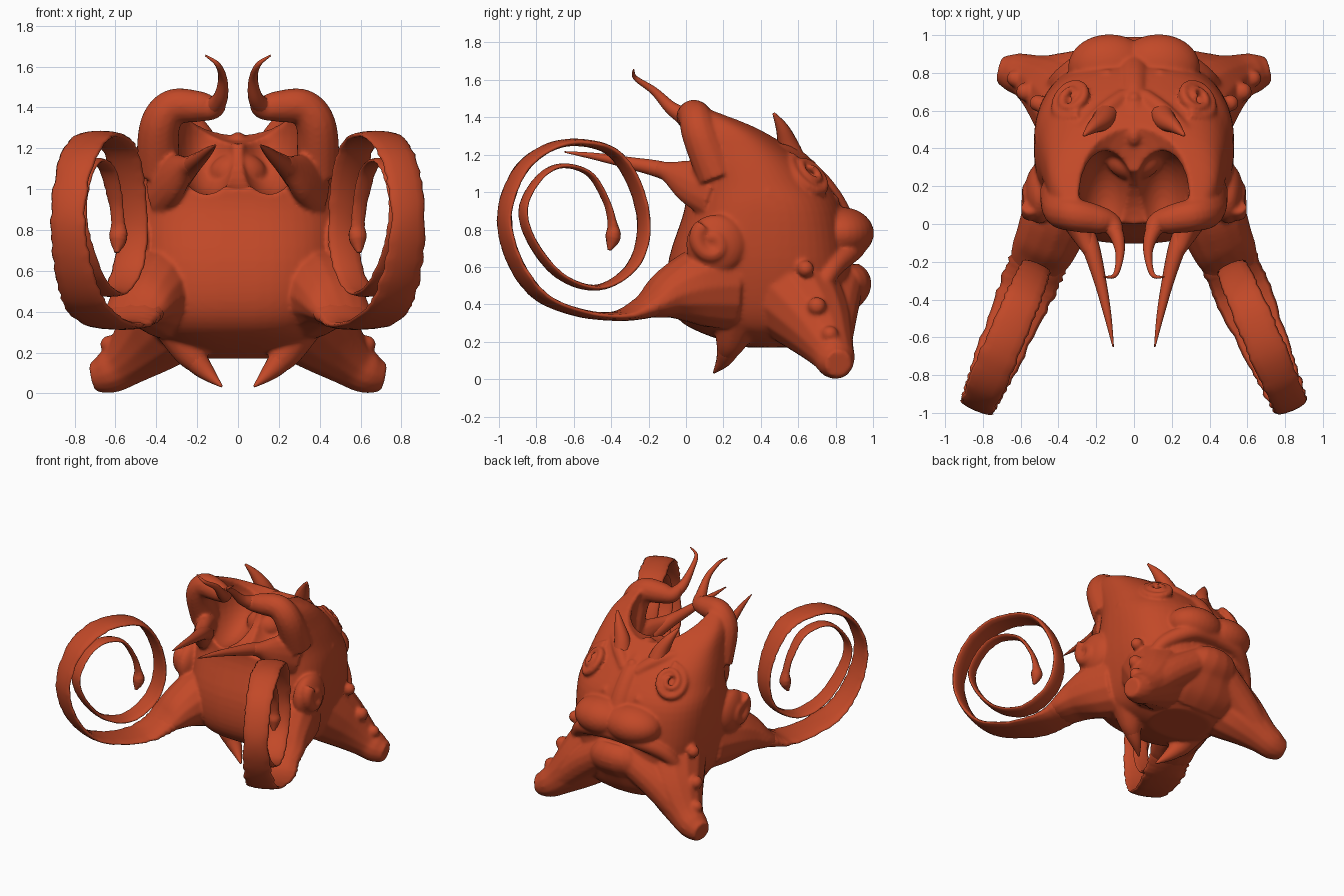
import bpy, bmesh, math, random
from mathutils import Vector, Matrix

random.seed(4)
cube = bpy.data.objects.get("Cube")
if cube:
    bpy.data.objects.remove(cube)

mat = bpy.data.materials.new("rust red clay")
mat.use_nodes = True
COLOR = (0.54, 0.066, 0.021, 1)
mat.diffuse_color = COLOR
bsdf = next(n for n in mat.node_tree.nodes if n.type == 'BSDF_PRINCIPLED')
bsdf.inputs["Base Color"].default_value = COLOR
bsdf.inputs["Roughness"].default_value = 0.6


def finish(bm, name):
    bmesh.ops.recalc_face_normals(bm, faces=bm.faces)
    me = bpy.data.meshes.new(name)
    bm.to_mesh(me)
    bm.free()
    me.materials.append(mat)
    for p in me.polygons:
        p.use_smooth = True
    ob = bpy.data.objects.new(name, me)
    bpy.context.collection.objects.link(ob)
    return ob


def loft(bm, rings):
    loops = [[bm.verts.new(v) for v in r] for r in rings]
    n = len(loops[0])
    for a, b in zip(loops, loops[1:]):
        for i in range(n):
            j = (i + 1) % n
            bm.faces.new((a[i], a[j], b[j], b[i]))
    bm.faces.new(loops[0])
    bm.faces.new(loops[-1][::-1])


def smooth_path(pts, steps):
    """Catmull-Rom through tuples of any length."""
    p = [pts[0]] + list(pts) + [pts[-1]]
    out = []
    for a, b, c, d in zip(p, p[1:], p[2:], p[3:]):
        for k in range(steps):
            t = k / steps
            out.append([0.5 * (2 * f + (g - e) * t + (2 * e - 5 * f + 4 * g - h) * t * t
                        + (3 * f - e - 3 * g + h) * t ** 3) for e, f, g, h in zip(a, b, c, d)])
    return out + [list(pts[-1])]


def tube(bm, pts, axis=(1, 0, 0), s=1, steps=6, sides=14, jitter=0):
    """Tapered tube; each point is x, y, z, radius and optional half width along axis."""
    path = smooth_path(pts, steps)
    cs = [Vector((p[0] * s, p[1], p[2])) for p in path]
    axis = Vector((axis[0] * s, axis[1], axis[2]))
    rings = []
    for i, p in enumerate(path):
        t = (cs[min(i + 1, len(cs) - 1)] - cs[max(i - 1, 0)]).normalized()
        side = (axis - t * axis.dot(t)).normalized()
        nrm = t.cross(side)
        r = max(p[3], 0.004)
        w = max(p[4], 0.004) if len(p) > 4 else r
        w *= 1 + random.uniform(-jitter, jitter)
        rings.append([cs[i] + side * w * math.cos(a) + nrm * r * math.sin(a)
                      for a in (math.tau * k / sides for k in range(sides))])
    loft(bm, rings)


def blob(bm, c, r, s=1):
    m = Matrix.Translation((c[0] * s, c[1], c[2])) @ Matrix.Diagonal((*r, 1))
    bmesh.ops.create_uvsphere(bm, u_segments=28, v_segments=18, radius=1, matrix=m)


def curl(bm, c, nrm, up, r0, turns, thick, rise, s):
    """Flat spiral of tapering tube lying across a normal, mirrored by s."""
    n = Vector(nrm).normalized()
    u = (Vector(up) - n * n.dot(Vector(up))).normalized()
    v = n.cross(u)
    pts = []
    for k in range(int(turns * 12) + 1):
        f = k / (turns * 12)
        a = math.tau * turns * f
        r = r0 * (1 - .85 * f)
        p = Vector(c) + u * r * math.cos(a) + v * r * .85 * math.sin(a) + n * rise * f
        pts.append((*p, thick * (1 - .4 * f)))
    tube(bm, pts, n, s, 2, 10)


# Head core: rounded slices of z, back y, face y, half width, squareness
bm = bmesh.new()
slices = [(.17, .32, .7, .22, 2.4), (.24, .1, .82, .36, 2.6), (.32, -.04, .86, .43, 2.8),
          (.45, -.1, .88, .48, 2.8), (.65, -.09, .88, .52, 2.7), (.9, -.01, .84, .53, 2.5),
          (1.05, 0, .75, .51, 2.3), (1.2, 0, .6, .48, 2.5), (1.35, 0, .38, .44, 2.8),
          (1.46, 0, .1, .35, 2.8)]
rings = []
for z, y0, y1, hx, e in smooth_path(slices, 4):
    ring = []
    for k in range(56):
        a = math.tau * k / 56
        c, d = math.cos(a), math.sin(a)
        ring.append(Vector((hx * math.copysign(abs(c) ** (2 / e), c),
                            (y0 + y1) / 2 + (y1 - y0) / 2 * math.copysign(abs(d) ** (2 / e), d), z)))
    rings.append(ring)
loft(bm, rings)
core = finish(bm, "head_core")

# Hollow in the back of the head and valley along its crown
cutters = []
for c, r in [((.15, .08, 1.26), (.17, .31, .29)), ((-.15, .08, 1.26), (.17, .31, .29)),
             ((0, -.02, 1.38), (.27, .33, .38)), ((0, .26, 1.56), (.33, .5, .34))]:
    bm = bmesh.new()
    blob(bm, c, r)
    cut = finish(bm, "hollow_cutter")
    cut.hide_render = True
    cutters.append(cut)
    mod = core.modifiers.new("hollow", 'BOOLEAN')
    mod.object, mod.operation, mod.solver = cut, 'DIFFERENCE', 'EXACT'
bpy.context.view_layer.update()
bm = bmesh.new()
bm.from_mesh(core.evaluated_get(bpy.context.evaluated_depsgraph_get()).to_mesh())
for ob in cutters + [core]:
    bpy.data.objects.remove(ob)

# Soft masses melted into the head
blob(bm, (0, .33, 1.08), (.14, .1, .1))
tube(bm, [(0, .3, 1.0, .05), (0, .38, 1.12, .05), (0, .46, 1.2, .05)])
blob(bm, (0, .47, 1.23), (.045, .06, .05))
tube(bm, [(0, .52, 1.18, .06), (0, .67, 1.08, .07), (0, .76, .96, .08), (0, .82, .85, .08)])
blob(bm, (0, .66, 1.13), (.04, .04, .05))
tube(bm, [(0, .86, .6, .06, .14), (0, .88, .52, .115, .2), (0, .83, .42, .1, .26),
          (0, .78, .3, .08, .3), (0, .7, .22, .06, .25)])
for s in (1, -1):
    # feet and their warts
    tube(bm, [(.24, .55, .48, .28), (.4, .69, .3, .205), (.55, .775, .155, .127),
              (.64, .8, .1, .104), (.71, .815, .083, .072)], (0, 1, 0), s)
    for c, r in [((.51, .64, .59), .045), ((.575, .7, .39), .05), ((.63, .77, .24), .045)]:
        blob(bm, c, (r, r, r), s)
    # muzzle lobes, lips and jowls
    blob(bm, (.13, .83, .78), (.22, .175, .14), s)
    tube(bm, [(0, .9, .71, .06), (.2, .89, .69, .06), (.36, .79, .6, .055), (.44, .72, .48, .04)],
         (0, 0, 1), s)
    tube(bm, [(.1, .84, .5, .11), (.3, .8, .36, .12), (.48, .79, .2, .1)], (0, 1, 0), s)
    # eye mounds, spiral eyes and brows
    blob(bm, (.24, .56, .985), (.17, .15, .155), s)
    curl(bm, (.32, .655, 1.085), (.5, .6, .62), (0, -.3, 1), .135, 2.05, .03, .045, s)
    tube(bm, [(.05, .68, 1.1, .04), (.16, .59, 1.18, .05), (.3, .46, 1.21, .045),
              (.44, .39, 1.08, .035)], (0, 1, 0), s)
    tube(bm, [(.12, .79, .96, .035), (.3, .73, .88, .045), (.46, .58, .9, .04), (.5, .43, 1.0, .025)],
         (0, 0, 1), s)
    # shoulder arches curling inward over the hollow
    tube(bm, [(.39, .17, 1.08, .11), (.385, .08, 1.3, .1), (.32, .05, 1.4, .09),
              (.2, .025, 1.405, .078), (.12, .0, 1.4, .058), (.09, -.06, 1.44, .036)],
         (0, 1, 0), s)
    # curled ears, spike roots and tendril roots
    blob(bm, (.5, .16, .72), (.08, .16, .16), s)
    curl(bm, (.55, .14, .73), (1, 0, 0), (0, -.5, 1), .1, 1.15, .05, .01, s)
    tube(bm, [(.37, .16, 1.0, .15, .09), (.31, .02, 1.06, .12, .07), (.25, -.1, 1.11, .055, .05),
              (.22, -.16, 1.125, .045, .04)], s=s)
    tube(bm, [(.28, .28, .34, .14), (.23, .24, .2, .085), (.17, .21, .12, .042)], s=s)
    tube(bm, [(.33, .22, .5, .24, .2), (.4, .06, .49, .21, .19), (.455, -.08, .455, .145, .175),
              (.5, -.18, .405, .085, .16), (.535, -.28, .365, .03, .12)], (.92, .39, 0), s)
head = finish(bm, "head")
rem = head.modifiers.new("melt", 'REMESH')
rem.mode, rem.voxel_size, rem.use_smooth_shade = 'VOXEL', 0.011, True
smo = head.modifiers.new("soften", 'SMOOTH')
smo.factor, smo.iterations = 0.5, 8

# Horns and spikes
HORNS = {
    "top_horns": [(.12, .0, 1.4, .05), (.085, -.08, 1.45, .036), (.075, -.17, 1.54, .022),
                  (.1, -.27, 1.61, .013), (.16, -.28, 1.655, .004)],
    "back_spikes": [(.29, .02, 1.05, .06), (.23, -.12, 1.115, .048), (.18, -.3, 1.155, .033),
                    (.14, -.48, 1.19, .02), (.11, -.65, 1.215, .004)],
    "brow_horns": [(.14, .59, 1.12, .075), (.165, .55, 1.24, .058), (.215, .515, 1.34, .035),
                   (.265, .47, 1.42, .008)],
    "chin_spikes": [(.26, .27, .28, .1), (.21, .23, .17, .065), (.15, .2, .1, .04),
                    (.08, .15, .035, .006)],
}
for name, pts in HORNS.items():
    bm = bmesh.new()
    for s in (1, -1):
        tube(bm, pts, s=s, steps=8)
    finish(bm, name)

# Coiled ribbon tendrils: y, z, thickness, half width in a slanted upright plane
COIL = [(-.05, .46, .08, .12), (-.2, .392, .066, .15), (-.36, .338, .027, .148), (-.57, .355, .02, .13),
        (-.78, .445, .02, .115), (-.92, .64, .02, .1), (-.97, .88, .02, .09), (-.89, 1.11, .02, .095),
        (-.74, 1.235, .02, .1), (-.57, 1.265, .02, .1), (-.39, 1.21, .02, .095), (-.27, 1.03, .02, .085),
        (-.225, .8, .02, .08), (-.29, .6, .018, .08), (-.47, .49, .016, .075), (-.67, .55, .015, .07),
        (-.82, .73, .014, .06), (-.87, .91, .013, .055), (-.79, 1.07, .013, .05), (-.67, 1.14, .013, .05),
        (-.52, 1.1, .013, .045), (-.43, .96, .014, .04), (-.395, .84, .022, .035),
        (-.39, .76, .04, .045), (-.41, .69, .01, .012)]
bm = bmesh.new()
for s in (1, -1):
    tube(bm, [(.42 - .425 * y, y, z, t, w) for y, z, t, w in COIL], (.92, .39, 0), s, 8, 12, .06)
finish(bm, "coiled_tendrils")
